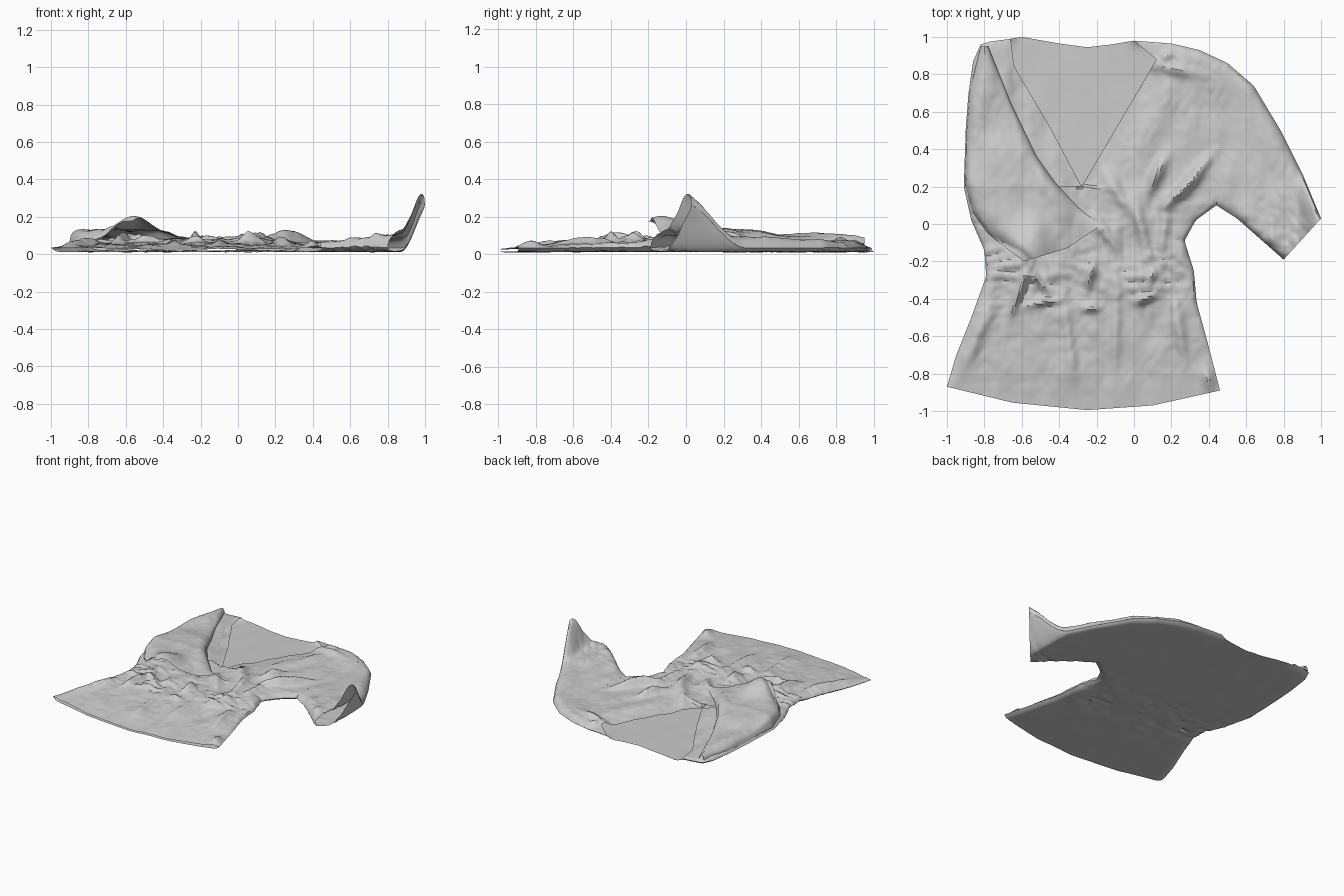
import bpy, bmesh, math
from mathutils import Vector, noise

if "Cube" in bpy.data.objects:
    bpy.data.objects.remove(bpy.data.objects["Cube"])

# --- outline curves of the garment lying flat (top view) ---
HEM = [(-1, -.87), (-.65, -.955), (-.25, -.995), (.1, -.97), (.46, -.89)]
LEFT_LOW = [(-1, -.87), (-.95, -.7), (-.87, -.5), (-.79, -.28), (-.8, -.14), (-.87, .02), (-.91, .2)]
LEFT_UP = [(-.91, .2), (-.9, .5), (-.885, .7), (-.86, .87), (-.82, .96)]
RIGHT_LOW = [(.46, -.89), (.39, -.62), (.335, -.42), (.32, -.25), (.27, -.09), (.33, .02), (.44, .1)]
SHOULDER_R = [(0, .98), (.2, .965), (.35, .93), (.5, .86)]
SHOULDER_L = [(-.82, .96), (-.77, .975), (-.66, .99)]
NECK_BACK = [(-.6, 1), (-.4, .965), (-.25, .945), (-.12, .96), (0, .98)]
NECK_L = [(-.28, .2), (-.45, .52), (-.64, .84), (-.66, .99)]
NECK_R = [(-.28, .2), (-.18, .37), (.12, .88), (0, .98)]
SEAM = [(.44, .1), (.5, .86)]
OUTER = [(.5, .86), (.64, .74), (.79, .49), (.9, .27), (1, .03)]
INNER = [(.44, .1), (.55, .03), (.8, -.19)]
CUFF = [(.8, -.19), (1, .03)]
SIDES = [LEFT_LOW, LEFT_UP, SHOULDER_L, RIGHT_LOW, SHOULDER_R, OUTER, INNER]
SEGS = [(c[i], c[i + 1]) for c in SIDES for i in range(len(c) - 1)]

# folds: x, y, angle, half length, half width, height
FOLDS = [(-.52, -.3, -40, .06, .02, .04), (-.48, -.42, 10, .09, .018, .035), (-.23, -.27, 75, .06, .02, .04),
         (-.23, -.45, 0, .05, .025, .04), (.06, -.4, 25, .05, .022, .045), (.1, -.27, 70, .05, .02, .025),
         (-.62, -.38, 70, .1, .02, .05), (.12, .26, 65, .1, .03, .055), (.25, .17, 40, .11, .03, .055),
         (.34, .28, 50, .1, .03, .04), (-.08, .16, -60, .12, .035, .035), (-.15, -.05, -55, .12, .03, .03),
         (.03, 0, -75, .14, .03, .03), (.16, -.03, 85, .13, .03, .03), (.2, .83, -12, .14, .03, .03),
         (.17, .9, 40, .05, .03, .03), (-.84, -.6, 65, .22, .04, .025), (-.1, -.6, 88, .25, .03, .02),
         (-.35, -.6, 95, .25, .03, .02), (.24, -.55, 100, .2, .03, .025), (.4, -.83, 110, .06, .03, .03)]


def sample(curve, t):
    """Point at fraction t of a polyline."""
    lens = [math.dist(a, b) for a, b in zip(curve, curve[1:])]
    d = t * sum(lens)
    for a, b, l in zip(curve, curve[1:], lens):
        if d <= l + 1e-9:
            return Vector(a).lerp(Vector(b), min(d / l, 1))
        d -= l
    return Vector(curve[-1])


def step(a, b, x):
    t = max(0, min(1, (x - a) / (b - a)))
    return t * t * (3 - 2 * t)


def ramp(table, x):
    for (a, u), (b, v) in zip(table, table[1:]):
        if x <= b:
            return u + (v - u) * max(0, (x - a) / (b - a))
    return table[-1][1]


def edge_round(x, y, w=.07):
    """0 on the closed side edges, 1 inside, with a round profile."""
    best = w
    for (ax, ay), (bx, by) in SEGS:
        dx, dy = bx - ax, by - ay
        t = max(0, min(1, ((x - ax) * dx + (y - ay) * dy) / (dx * dx + dy * dy)))
        best = min(best, math.hypot(x - ax - t * dx, y - ay - t * dy))
    return math.sqrt(max(0, 1 - (1 - best / w) ** 2))


def crumple(x, y, k=1.0):
    return noise.noise(Vector((x * 9 * k, y * 4.5 * k, 3))) + .5 * abs(noise.noise(Vector((x * 17 * k, y * 13 * k, 8))))


def waist(y):
    return math.exp(-((y + .2) / .25) ** 2)


def back_z(x, y):
    lift = .25 * step(.87, 1.03, x) * step(.55, .1, y)
    gather = .025 * waist(y) * abs(noise.noise(Vector((x * 6, y * 16, 1))))
    return .012 + .022 * (1 - edge_round(x, y)) + lift + gather + .003 * crumple(x, y)


def front_z(x, y):
    h = ramp([(-1, .012), (-.8, .03), (-.5, .045), (-.2, .055), (.2, .05), (.6, .045), (.9, .06), (1, .05)], y)
    h += .03 * step(.45, .8, x) + .05 * step(.8, 1, x)
    if y > .2:                                     # neckline lies low
        h *= .5 + .5 * step(.0, .2, abs(x + .28) - (y - .2) * .57)
    h += (.012 + .014 * waist(y)) * crumple(x, y) * step(-1, -.75, y)
    for fx, fy, ang, ln, wd, amp in FOLDS:
        dx, dy = x - fx, y - fy
        if abs(dx) + abs(dy) < 3 * ln:
            c, s = math.cos(math.radians(ang)), math.sin(math.radians(ang))
            h += amp * math.exp(-((dx * c + dy * s) / ln) ** 2 - ((dy * c - dx * s) / wd) ** 2)
    return back_z(x, y) + max(h, .008) * edge_round(x, y)


def patch(bm, bottom, top, left, right, nu, nv, zf, flip=False):
    """Fill four boundary curves with a grid and lift it by zf."""
    B, T = ([sample(c, i / nu) for i in range(nu + 1)] for c in (bottom, top))
    L, R = ([sample(c, j / nv) for j in range(nv + 1)] for c in (left, right))
    rows = []
    for j in range(nv + 1):
        v = j / nv
        row = []
        for i in range(nu + 1):
            u = i / nu
            p = (B[i] * (1 - v) + T[i] * v + L[j] * (1 - u) + R[j] * u
                 - (B[0] * (1 - u) + B[-1] * u) * (1 - v) - (T[0] * (1 - u) + T[-1] * u) * v)
            row.append(bm.verts.new((p.x, p.y, zf(p.x, p.y))))
        rows.append(row)
    for j in range(nv):
        for i in range(nu):
            f = [rows[j][i], rows[j][i + 1], rows[j + 1][i + 1], rows[j + 1][i]]
            bm.faces.new(f[::-1] if flip else f)


def make(name, patches):
    bm = bmesh.new()
    for args in patches:
        patch(bm, *args)
    bmesh.ops.remove_doubles(bm, verts=bm.verts, dist=.0008)
    me = bpy.data.meshes.new(name)
    bm.to_mesh(me)
    bm.free()
    ob = bpy.data.objects.new(name, me)
    bpy.context.collection.objects.link(ob)
    bpy.ops.object.select_all(action='DESELECT')
    ob.select_set(True)
    bpy.context.view_layer.objects.active = ob
    bpy.ops.object.shade_smooth_by_angle(angle=math.radians(35))
    return ob


CHEST_L, CHEST_R = [(-.91, .2), (-.28, .2)], [(-.28, .2), (.44, .1)]
CHEST = CHEST_L + CHEST_R[1:]

# back of the garment, inside visible through the neckline
make("back_panel", [
    (HEM, CHEST, LEFT_LOW, RIGHT_LOW, 60, 50, back_z, True),
    (CHEST, SHOULDER_L + NECK_BACK + SHOULDER_R[1:], LEFT_UP, SEAM, 60, 36, back_z, True)])

# wrapped front with V neckline
make("front_panel", [
    (HEM, CHEST, LEFT_LOW, RIGHT_LOW, 110, 90, front_z),
    (CHEST_L, SHOULDER_L, LEFT_UP, NECK_L, 36, 45, front_z),
    (CHEST_R, SHOULDER_R, NECK_R, SEAM, 50, 60, front_z)])

# spread sleeve with its outer cuff corner curling upward
make("spread_sleeve", [
    (INNER, OUTER, SEAM, CUFF, 50, 45, front_z),
    (INNER, OUTER, SEAM, CUFF, 40, 36, back_z, True)])

# other sleeve, folded across the chest
S_LEFT = [(-.59, -.2), (-.68, -.13), (-.78, -.05), (-.86, .06), (-.905, .22), (-.895, .5), (-.88, .7), (-.82, .95)]
S_RIGHT = [(-.18, -.01), (-.3, .09), (-.42, .22), (-.52, .36), (-.66, .65), (-.78, .95)]
S_CUFF, S_TOP = [(-.59, -.2), (-.36, -.13), (-.18, -.01)], [(-.82, .95), (-.78, .95)]
S_SEGS = [s for c in (S_LEFT, S_RIGHT) for s in zip(c, c[1:])]


def sleeve_round(x, y, w=.07):
    global SEGS
    keep, SEGS = SEGS, S_SEGS
    r = edge_round(x, y, w)
    SEGS = keep
    return r


def fold_low(x, y):
    return front_z(x, y) * .9 + .012


def fold_high(x, y):
    r = sleeve_round(x, y)
    peak = .1 * math.exp(-((x + .56) / .12) ** 2 - ((y + .16) / .16) ** 2)
    z = ramp([(-.2, .105), (.2, .135), (.5, .1), (.95, .1)], y) - .035 * step(-.5, -.2, x)
    z += .018 * crumple(x, y, .9) + peak
    low = fold_low(x, y)
    return low + max(z - low, .006) * (r if y > -.02 else max(r, step(-.02, -.16, y) * .85))


make("folded_sleeve", [
    (S_CUFF, S_TOP, S_LEFT, S_RIGHT, 40, 64, fold_high),
    (S_CUFF, S_TOP, S_LEFT, S_RIGHT, 40, 64, fold_low, True)])
